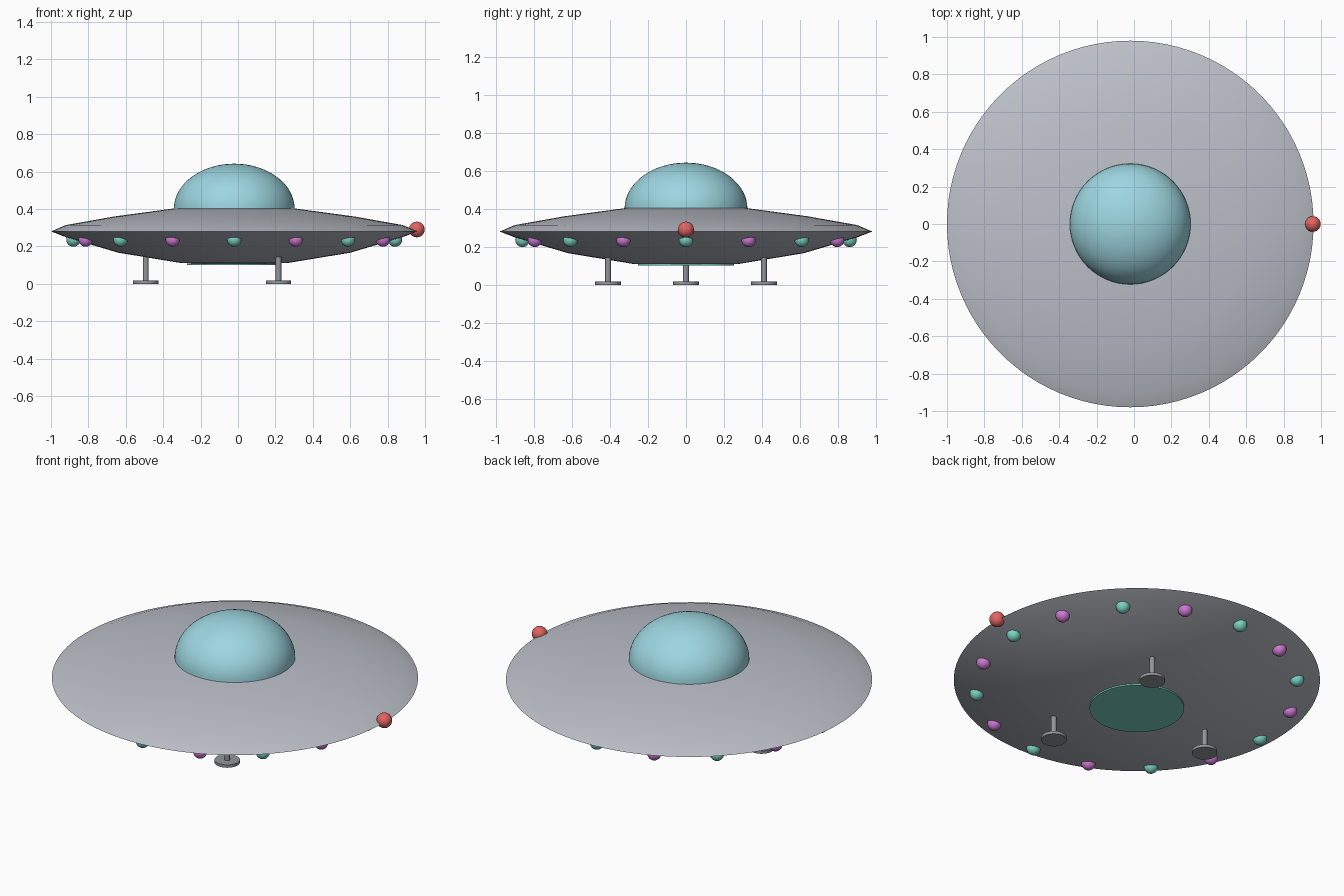
import bpy, math
from math import sin, cos, pi, radians

if "Cube" in bpy.data.objects:
    bpy.data.objects.remove(bpy.data.objects["Cube"])

CX = -0.02  # saucer axis; the beacon sticks out on +x


def material(name, rgb):
    m = bpy.data.materials.new(name)
    lin = [((c / 255 + 0.055) / 1.055) ** 2.4 for c in rgb]
    m.diffuse_color = (*lin, 1)
    m.use_nodes = True
    m.node_tree.nodes["Principled BSDF"].inputs["Base Color"].default_value = m.diffuse_color
    return m


HULL = material("hull_grey", (188, 192, 200))
LEG = material("leg_grey", (146, 149, 156))
GLASS = material("dome_blue", (157, 214, 224))
TEAL = material("teal", (122, 210, 195))
PURPLE = material("purple", (205, 120, 212))
RED = material("red", (226, 100, 97))


def lathe(name, profile, mat, loc=(0, 0, 0), seg=32, angle=35):
    """Revolve an (r, z) profile that starts at the bottom; r = 0 makes a pole."""
    verts, rings, faces = [], [], []
    for r, z in profile:
        n = 1 if r < 1e-6 else seg
        rings.append([len(verts) + i for i in range(n)])
        verts += [(r * cos(2 * pi * i / seg), r * sin(2 * pi * i / seg), z) for i in range(n)]
    for a, b in zip(rings, rings[1:]):
        for i in range(seg):
            j = (i + 1) % seg
            quad = [a[i % len(a)], a[j % len(a)], b[j % len(b)], b[i % len(b)]]
            faces.append(list(dict.fromkeys(quad)))
    me = bpy.data.meshes.new(name)
    me.from_pydata(verts, [], faces)
    me.materials.append(mat)
    ob = bpy.data.objects.new(name, me)
    ob.location = loc
    bpy.context.collection.objects.link(ob)
    bpy.ops.object.select_all(action='DESELECT')
    ob.select_set(True)
    bpy.context.view_layer.objects.active = ob
    bpy.ops.object.shade_smooth_by_angle(angle=radians(angle))
    return ob


def ball(name, r, mat, loc):
    n = 12
    prof = [(r * sin(pi * i / n), -r * cos(pi * i / n)) for i in range(n + 1)]
    return lathe(name, prof, mat, loc, seg=24)


def disc(name, r, z0, z1, mat, loc, seg=32):
    return lathe(name, [(0, z0), (r, z0), (r, z1), (0, z1)], mat, loc, seg)


# Saucer hull
lathe("saucer_hull", [(0, 0.108), (0.28, 0.110), (0.62, 0.166), (0.90, 0.249), (0.98, 0.28),
                      (0.90, 0.314), (0.64, 0.360), (0.32, 0.403), (0, 0.405)],
      HULL, (CX, 0, 0), seg=96, angle=90)

# Cockpit dome
N = 16
lathe("cockpit_dome", [(0.323 * cos(pi / 2 * i / N), 0.40 + 0.242 * sin(pi / 2 * i / N))
                       for i in range(N)] + [(0, 0.642)], GLASS, (CX, 0, 0), seg=64)

# Belly hatch
disc("belly_hatch", 0.253, 0.101, 0.109, TEAL, (CX, 0, 0), seg=64)

# Ring of alternating lights under the rim
for k in range(16):
    a = 2 * pi * k / 16
    ball(f"rim_light_{k + 1}", 0.038, PURPLE if k % 2 else TEAL,
         (CX + 0.86 * cos(a), 0.86 * sin(a), 0.236))

# Three landing legs with round feet
for k in range(3):
    a = pi / 3 + 2 * pi * k / 3
    loc = (CX + 0.473 * cos(a), 0.473 * sin(a), 0)
    disc(f"landing_leg_{k + 1}", 0.015, 0.01, 0.16, LEG, loc, seg=16)
    disc(f"landing_foot_{k + 1}", 0.068, 0, 0.017, LEG, loc)

# Beacon on the rim
ball("beacon", 0.042, RED, (0.956, 0, 0.29))
